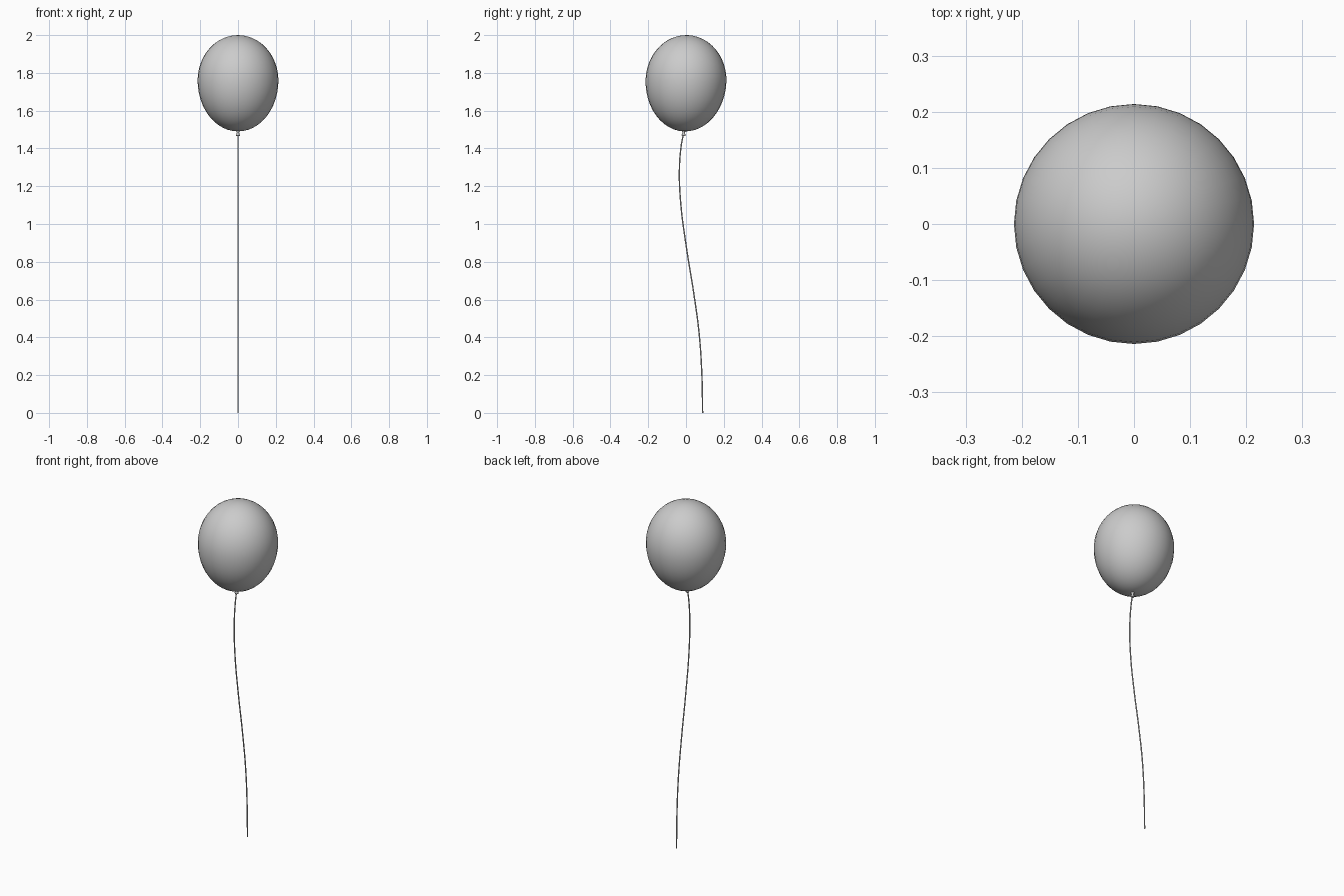
import bpy, bmesh, math
from mathutils import Matrix, Vector

if "Cube" in bpy.data.objects:
    bpy.data.objects.remove(bpy.data.objects["Cube"])

TILT = Matrix.Rotation(math.radians(-2.5), 4, 'X')
CENTRE = Matrix.Translation((0, 0, 1.76))


def lathe(name, profile, sides):
    """Spin (radius, height) points around z, then lean about the balloon centre."""
    bm = bmesh.new()
    rings = []
    for r, z in profile:
        if r < 1e-5:
            rings.append([bm.verts.new((0, 0, z))])
        else:
            rings.append([bm.verts.new((r * math.cos(2 * math.pi * i / sides),
                                        r * math.sin(2 * math.pi * i / sides), z))
                          for i in range(sides)])
    for a, b in zip(rings, rings[1:]):
        for i in range(sides):
            j = (i + 1) % sides
            quad = [a[i % len(a)], a[j % len(a)], b[j % len(b)], b[i % len(b)]]
            bm.faces.new(list(dict.fromkeys(quad)))
    bm.transform(CENTRE @ TILT)
    bmesh.ops.recalc_face_normals(bm, faces=bm.faces)
    mesh = bpy.data.meshes.new(name)
    bm.to_mesh(mesh)
    bm.free()
    mesh.shade_smooth()
    ob = bpy.data.objects.new(name, mesh)
    bpy.context.collection.objects.link(ob)
    return ob


# Balloon body: egg, slightly longer below its widest ring
egg = []
for k in range(25):
    a = math.pi * k / 24
    h = 0.24 if k <= 12 else 0.27
    egg.append((0.214 * math.sin(a) if 0 < k < 24 else 0, h * math.cos(a)))
lathe("balloon", egg, 32)

# Tied neck: pinch with a small flared lip
lathe("knot", [(0, -0.262), (0.012, -0.266), (0.006, -0.276), (0.007, -0.281),
               (0.011, -0.290), (0.009, -0.295), (0, -0.288)], 16)

# String: thin smooth curve hanging from the knot
path = [(-0.012, 1.485), (-0.026, 1.41), (-0.035, 1.28), (-0.027, 1.10), (0.0, 0.89),
        (0.042, 0.627), (0.070, 0.415), (0.084, 0.20), (0.088, 0.0)]
curve = bpy.data.curves.new("string", 'CURVE')
curve.dimensions = '3D'
curve.bevel_depth = 0.0035
curve.bevel_resolution = 2
curve.use_fill_caps = True
spline = curve.splines.new('BEZIER')
spline.bezier_points.add(len(path) - 1)
for p, (y, z) in zip(spline.bezier_points, path):
    p.co = (0, y, z)
    p.handle_left_type = p.handle_right_type = 'AUTO'
bpy.context.collection.objects.link(bpy.data.objects.new("string", curve))
